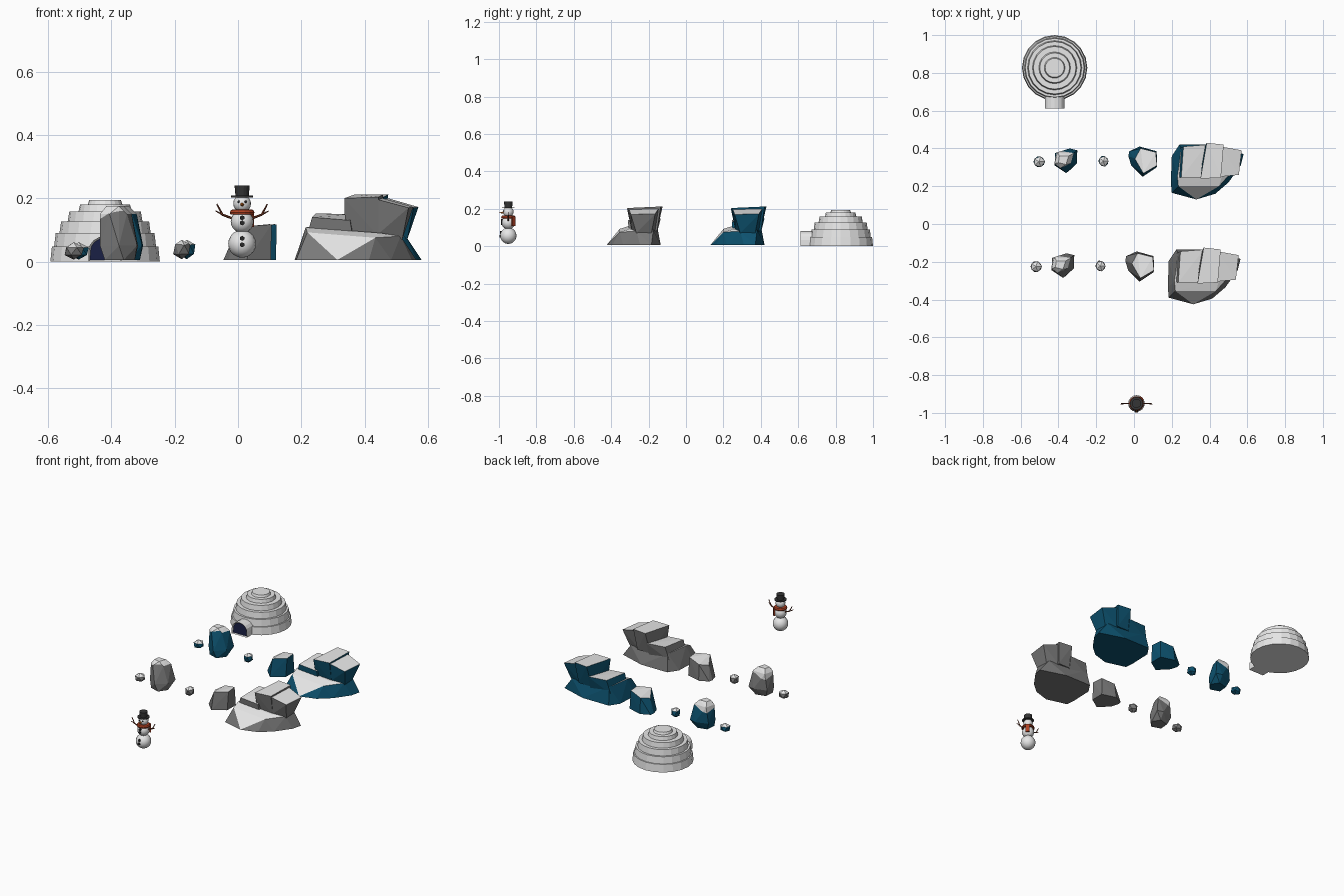
import bpy, bmesh, math, random
from mathutils import Vector, Matrix

if "Cube" in bpy.data.objects:
    bpy.data.objects.remove(bpy.data.objects["Cube"])


def material(name, rgb):
    m = bpy.data.materials.new(name)
    m.use_nodes = True
    m.diffuse_color = (*rgb, 1)
    m.node_tree.nodes["Principled BSDF"].inputs["Base Color"].default_value = (*rgb, 1)
    return m


SNOW = material("snow white", (.8, .8, .8))
GREY = material("rock grey", (.19, .19, .19))
BLUE = material("ice blue", (.004, .085, .16))
NAVY = material("doorway navy", (.01, .014, .06))
BLACK = material("coal black", (.02, .02, .02))
HAT = material("hat charcoal", (.035, .035, .035))
RED = material("scarf red", (.42, .05, .015))
BROWN = material("twig brown", (.16, .035, .015))
ORANGE = material("carrot orange", (.8, .2, .02))


def finish(name, bm, *mats, smooth=False):
    bmesh.ops.recalc_face_normals(bm, faces=bm.faces)
    me = bpy.data.meshes.new(name)
    bm.to_mesh(me)
    bm.free()
    for m in mats:
        me.materials.append(m)
    for p in me.polygons:
        p.use_smooth = smooth
    ob = bpy.data.objects.new(name, me)
    bpy.context.collection.objects.link(ob)
    return ob


def hull(bm, points):
    verts = [bm.verts.new(p) for p in points]
    out = bmesh.ops.convex_hull(bm, input=verts)
    spare = {v for v in out["geom_interior"] + out["geom_unused"]
             if isinstance(v, bmesh.types.BMVert) and not v.link_faces}
    bmesh.ops.delete(bm, geom=list(spare), context="VERTS")


def ring(z, *xy):
    return [(x, y, z) for x, y in xy]


def lathe(name, profile, centre, sides, *mats):
    """Closed solid turned round a vertical axis."""
    bm = bmesh.new()
    rings = [[bm.verts.new((centre[0] + r * math.cos(math.tau * i / sides),
                            centre[1] + r * math.sin(math.tau * i / sides), z))
              for i in range(sides)] for r, z in profile]
    for a, b in zip(rings, rings[1:]):
        for i in range(sides):
            j = (i + 1) % sides
            bm.faces.new((a[i], a[j], b[j], b[i]))
    bm.faces.new(rings[0])
    bm.faces.new(rings[-1])
    return finish(name, bm, *mats)


def rod(name, a, b, r1, r2, sides, mat):
    a, b = Vector(a), Vector(b)
    turn = (b - a).to_track_quat("Z", "Y").to_matrix().to_4x4()
    bm = bmesh.new()
    bmesh.ops.create_cone(bm, cap_ends=True, segments=sides, radius1=r1, radius2=r2,
                          depth=(b - a).length, matrix=Matrix.Translation((a + b) / 2) @ turn)
    return finish(name, bm, mat)


def ball(name, centre, r, mat, sides=16):
    bm = bmesh.new()
    bmesh.ops.create_uvsphere(bm, u_segments=sides, v_segments=sides // 2 + 2, radius=r,
                              matrix=Matrix.Translation(centre))
    return finish(name, bm, mat, smooth=True)


# Rock shapes: each part is a convex block
BIG = [
    # wide foot with the front ledge
    ring(.005, (.195, .22), (.2, .165), (.33, .13), (.43, .16), (.5, .22),
         (.565, .31), (.58, .37), (.42, .42), (.24, .42), (.2, .36))
    + [(.235, .2, .092), (.45, .2, .075), (.465, .25, .09), (.23, .25, .108),
       (.25, .4, .11), (.52, .38, .085), (.53, .29, .08)],
    # low left shelf
    ring(.07, (.23, .25), (.24, .4), (.38, .4), (.38, .25))
    + [(.25, .245, .14), (.262, .41, .152), (.385, .42, .148), (.37, .245, .13)],
    # tall middle slab
    ring(.08, (.355, .265), (.37, .4), (.46, .4), (.46, .265))
    + [(.352, .24, .2), (.385, .43, .212), (.475, .42, .212), (.46, .245, .204)],
    # right slab leaning outward
    ring(.07, (.44, .265), (.44, .39), (.53, .37), (.535, .29))
    + [(.45, .25, .198), (.46, .41, .204), (.57, .39, .172), (.555, .26, .17)],
]
TALL = [
    ring(.005, (-.405, .3), (-.4, .36), (-.34, .375), (-.31, .33), (-.345, .28))
    + ring(.05, (-.42, .31), (-.418, .375), (-.34, .4), (-.3, .39), (-.303, .32), (-.36, .27))
    + ring(.15, (-.42, .32), (-.405, .38), (-.32, .375), (-.335, .32), (-.39, .295))
    + ring(.175, (-.4, .325), (-.395, .36), (-.345, .36), (-.36, .315))]
MEDIUM = [
    ring(.005, (-.03, .36), (-.025, .385), (.03, .41), (.12, .385), (.12, .3), (.045, .25), (-.015, .31))
    + [(.005, .345, .085), (.035, .4, .1), (.115, .38, .118), (.122, .31, .117), (.05, .268, .112)]]


def rock(name, blocks, mat, offset, cap=None):
    bm = bmesh.new()
    for block in blocks:
        part = bmesh.new()
        hull(part, block)
        me = bpy.data.meshes.new("part")
        part.to_mesh(me)
        part.free()
        bm.from_mesh(me)
        bpy.data.meshes.remove(me)
    if cap:  # slanted snow line
        co, no = Vector(cap[0]), Vector(cap[1])
        bmesh.ops.bisect_plane(bm, geom=bm.verts[:] + bm.edges[:] + bm.faces[:],
                               plane_co=co, plane_no=no)
    bmesh.ops.recalc_face_normals(bm, faces=bm.faces)
    for f in bm.faces:
        above = cap and (f.calc_center_median() - co).dot(no) > 0
        f.material_index = 1 if f.normal.z > .6 or above else 0
    bmesh.ops.translate(bm, verts=bm.verts, vec=offset)
    finish(name, bm, mat, SNOW)


def pebble(name, centre, size, seed, mat, offset):
    rng = random.Random(seed)
    bm = bmesh.new()
    bmesh.ops.create_icosphere(bm, subdivisions=1, radius=1)
    points = [[c + s * k * rng.uniform(.85, 1.05) for c, s, k in zip(centre, size, v.co)]
              for v in bm.verts]
    bm.free()
    rock(name, [points], mat, offset)


# Two matching rows of rocks
for label, mat, offset in (("ice", BLUE, (0, 0, 0)), ("stone", GREY, (-.016, -.555, 0))):
    rock(label + "_big_rock", BIG, mat, offset)
    rock(label + "_tall_rock", TALL, mat, offset, ((-.37, .335, .145), (-.35, .4, 1)))
    rock(label + "_medium_rock", MEDIUM, mat, offset)
    pebble(label + "_left_pebble", (-.503, .33, .032), (.036, .033, .028), 3, mat, offset)
    pebble(label + "_middle_pebble", (-.162, .333, .038), (.032, .033, .035), 8, mat, offset)

# Igloo dome of stepped tiers
IX, IY = -.42, .827
tiers = [(.173, 0, .048), (.161, .048, .09), (.144, .09, .127),
         (.118, .127, .158), (.084, .158, .18), (.055, .18, .194)]
profile = []
for r, low, high in tiers:
    profile += [(r, low), (r - .005, high)]
lathe("igloo_dome", profile, (IX, IY), 20, SNOW)

# Igloo entrance with dark recessed doorway
bm = bmesh.new()
arch = [(-.052, 0), (.052, 0)] + [(.052 * math.cos(math.pi * i / 8),
                                   .034 + .046 * math.sin(math.pi * i / 8)) for i in range(9)]
front = bm.faces.new([bm.verts.new((IX + x, .612, z)) for x, z in arch])
door = bmesh.ops.extrude_face_region(bm, geom=[front])
bmesh.ops.translate(bm, vec=(0, .1, 0),
                    verts=[g for g in door["geom"] if isinstance(g, bmesh.types.BMVert)])
bmesh.ops.recalc_face_normals(bm, faces=bm.faces)
front = min(bm.faces, key=lambda f: f.calc_center_median().y)
bmesh.ops.inset_region(bm, faces=[front], thickness=.006, depth=-.008)
front.material_index = 1
finish("igloo_entrance", bm, SNOW, NAVY)

# Snowman body
SX, SY = .013, -.95
for name, z, r in (("lower", .056, .044), ("middle", .126, .036), ("head", .183, .028)):
    ball("snowman_" + name, (SX, SY, z), r, SNOW)

# Hat
lathe("hat", [(.035, .203), (.035, .208), (.021, .208), (.024, .24)], (SX, SY), 14, HAT)

# Face and buttons
for side in (-1, 1):
    ball("eye", (SX + side * .011, SY - .0245, .189), .004, BLACK, 8)
rod("carrot_nose", (SX, SY - .025, .18), (SX, SY - .05, .178), .006, .0005, 8, ORANGE)
for z, y in ((.138, .034), (.122, .0355), (.073, .0405), (.053, .0435)):
    rod("button", (SX, SY - y + .004, z), (SX, SY - y - .004, z), .008, .008, 6, BLACK)

# Scarf and hanging tail
lathe("scarf", [(.026, .15), (.037, .149), (.039, .155), (.035, .163), (.024, .165)],
      (SX, SY), 14, RED)
bm = bmesh.new()
bmesh.ops.create_cube(bm, size=1, matrix=Matrix.Translation((SX + .026, SY + .027, .134))
                      @ Matrix.Rotation(math.radians(-45), 4, "Z")
                      @ Matrix.Diagonal((.022, .009, .05, 1)))
finish("scarf_tail", bm, RED)

# Twig arms with forked ends
for side in (-1, 1):
    elbow = (SX + side * .062, SY, .148)
    rod("arm", (SX + side * .028, SY, .135), elbow, .004, .0035, 6, BROWN)
    rod("forearm", elbow, (SX + side * .08, SY, .182), .0035, .002, 6, BROWN)
    rod("twig", elbow, (SX + side * .084, SY - .006, .16), .003, .0015, 6, BROWN)
